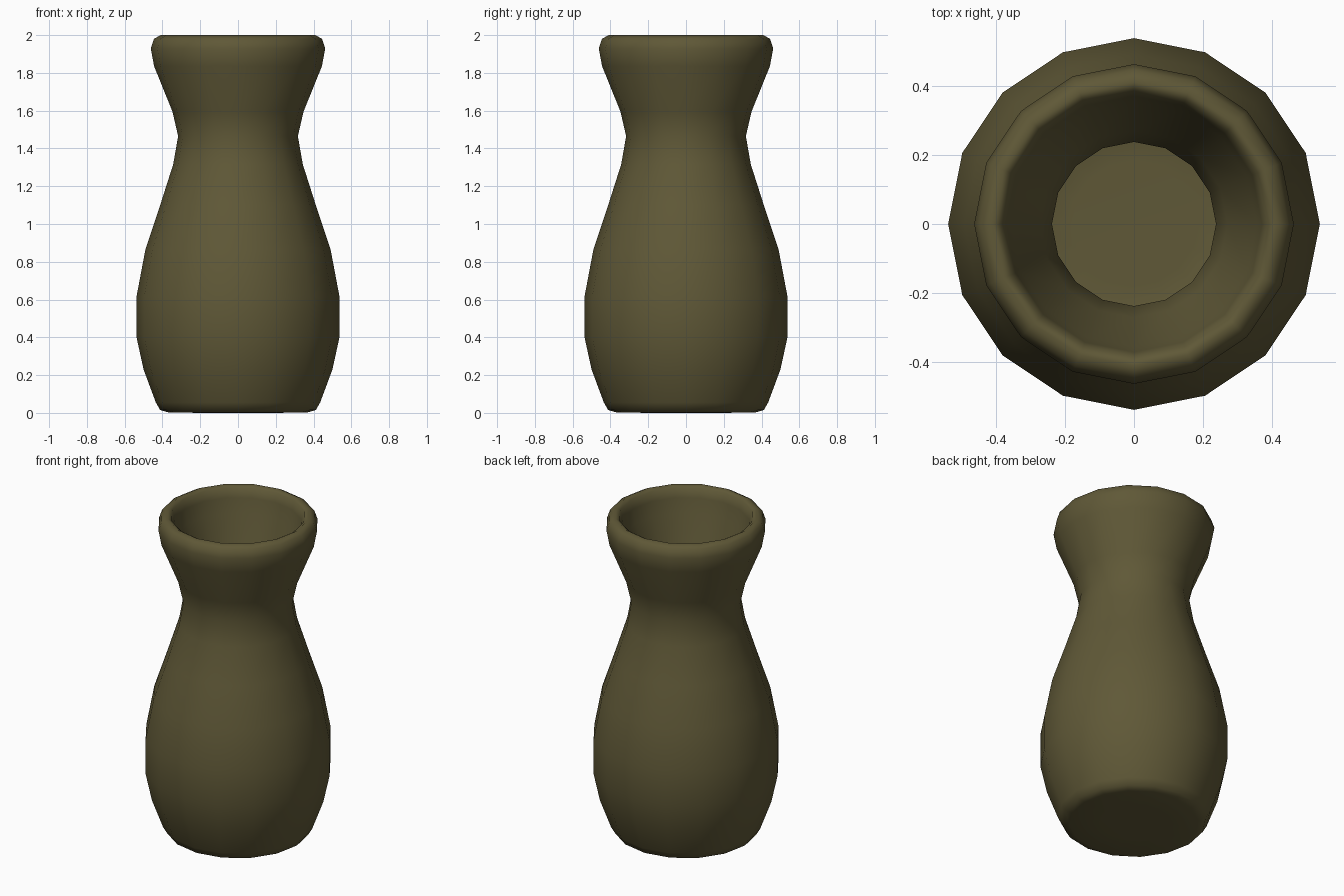
import bpy, bmesh, math

if "Cube" in bpy.data.objects:
    bpy.data.objects.remove(bpy.data.objects["Cube"])

SIDES = 16

# Profile (radius, height): base, outer wall, rolled rim, inner wall, inner floor
outer = [(0.20, 0.0), (0.37, 0.003), (0.412, 0.015), (0.435, 0.055), (0.50, 0.23),
         (0.537, 0.40), (0.537, 0.617), (0.49, 0.866), (0.412, 1.10),
         (0.343, 1.316), (0.317, 1.465), (0.334, 1.595), (0.412, 1.835),
         (0.462, 1.93), (0.445, 1.98), (0.41, 2.0)]
# Upper flare follows the silhouette
outer[11:13] = [(0.347, 1.595), (0.444, 1.835)]
inner = [(0.385, 1.985), (0.37, 1.93), (0.355, 1.84), (0.27, 1.62),
         (0.237, 1.465), (0.262, 1.30), (0.333, 1.08), (0.412, 0.845),
         (0.457, 0.61), (0.457, 0.41), (0.42, 0.25), (0.365, 0.11),
         (0.33, 0.085), (0.18, 0.08)]


def lathe(name, profile, bottom_z, floor_z):
    bm = bmesh.new()
    rings = []
    for r, z in profile:
        rings.append([bm.verts.new((r * math.cos(2 * math.pi * i / SIDES),
                                    r * math.sin(2 * math.pi * i / SIDES), z))
                      for i in range(SIDES)])
    for a, b in zip(rings, rings[1:]):
        for i in range(SIDES):
            j = (i + 1) % SIDES
            bm.faces.new((a[i], a[j], b[j], b[i]))
    # Close the underside and the inner floor with fans
    for ring, z in ((rings[0], bottom_z), (rings[-1], floor_z)):
        c = bm.verts.new((0, 0, z))
        for i in range(SIDES):
            bm.faces.new((ring[i], ring[(i + 1) % SIDES], c))
    bmesh.ops.recalc_face_normals(bm, faces=bm.faces[:])
    for f in bm.faces:
        f.smooth = True
    mesh = bpy.data.meshes.new(name)
    bm.to_mesh(mesh)
    bm.free()
    obj = bpy.data.objects.new(name, mesh)
    bpy.context.collection.objects.link(obj)
    return obj


# Hollow vase
vase = lathe("vase", outer + inner, 0.0, 0.08)

# Olive clay
clay = bpy.data.materials.new("olive_clay")
clay.diffuse_color = (0.115, 0.098, 0.038, 1.0)
clay.use_nodes = True
clay.node_tree.nodes["Principled BSDF"].inputs["Base Color"].default_value = clay.diffuse_color
vase.data.materials.append(clay)
